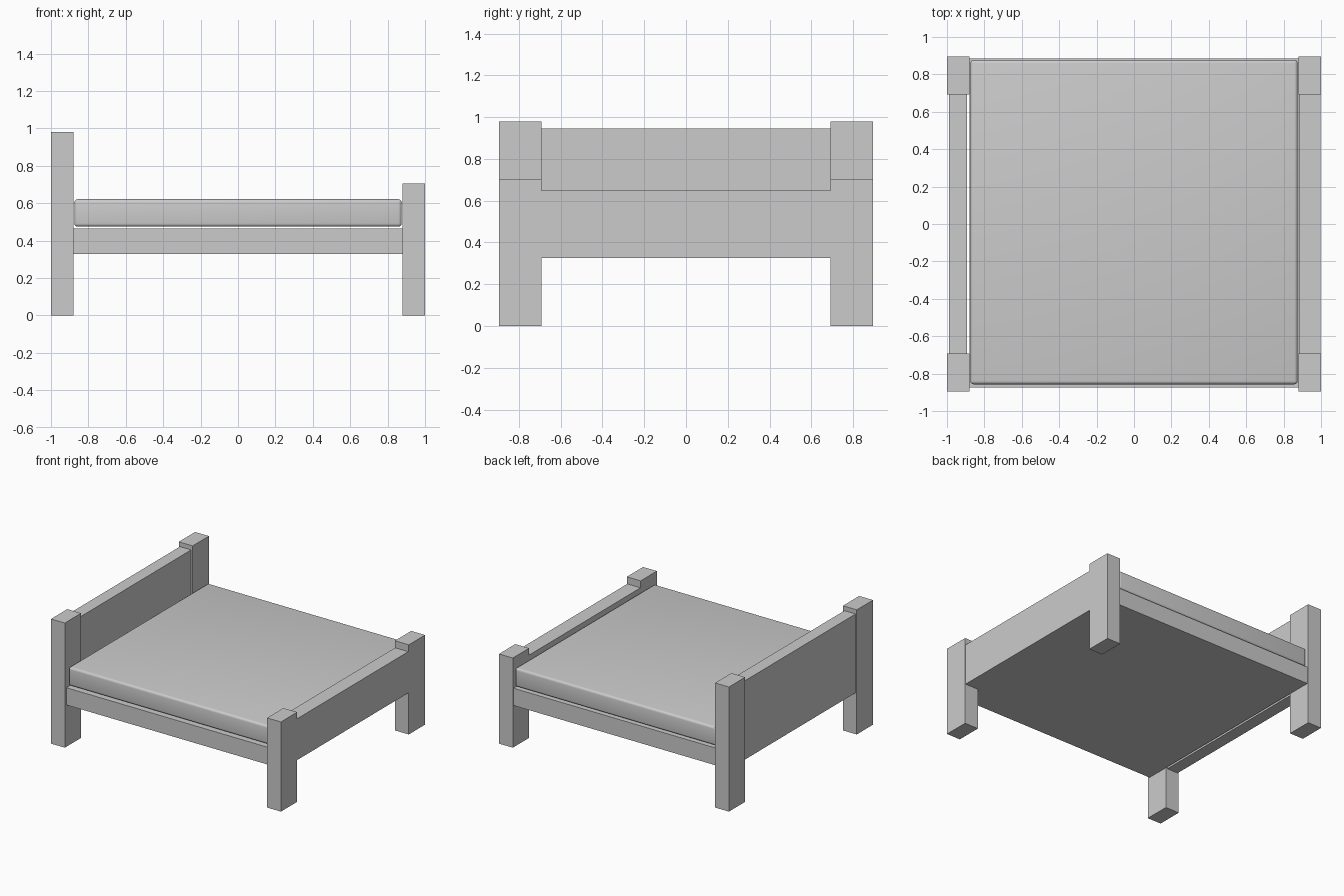
import bpy

if "Cube" in bpy.data.objects:
    bpy.data.objects.remove(bpy.data.objects["Cube"])


def box(name, x, y, z):
    """Axis-aligned box from (min, max) ranges."""
    bpy.ops.mesh.primitive_cube_add(size=1)
    ob = bpy.context.object
    ob.name = name
    ob.location = [(a + b) / 2 for a, b in (x, y, z)]
    ob.scale = [b - a for a, b in (x, y, z)]
    bpy.ops.object.transform_apply(location=True, rotation=False, scale=True)
    return ob


# Four corner posts, taller at the head
for side, y in (("front", (-0.895, -0.693)), ("back", (0.693, 0.895))):
    box(f"head_post_{side}", (-1.0, -0.88), y, (0, 0.98))
    box(f"foot_post_{side}", (0.88, 1.0), y, (0, 0.705))

# End panels between the posts
box("headboard", (-0.99, -0.893), (-0.693, 0.693), (0.325, 0.945))
box("footboard", (0.881, 0.996), (-0.693, 0.693), (0.325, 0.65))

# Solid bed base
box("bed_base", (-0.88, 0.88), (-0.875, 0.886), (0.328, 0.464))

# Mattress with softly rounded edges
mattress = box("mattress", (-0.875, 0.875), (-0.857, 0.877), (0.474, 0.621))
bevel = mattress.modifiers.new("rounded_edges", "BEVEL")
bevel.width = 0.018
bevel.segments = 4
bpy.ops.object.modifier_apply(modifier=bevel.name)
bpy.ops.object.shade_smooth_by_angle()
